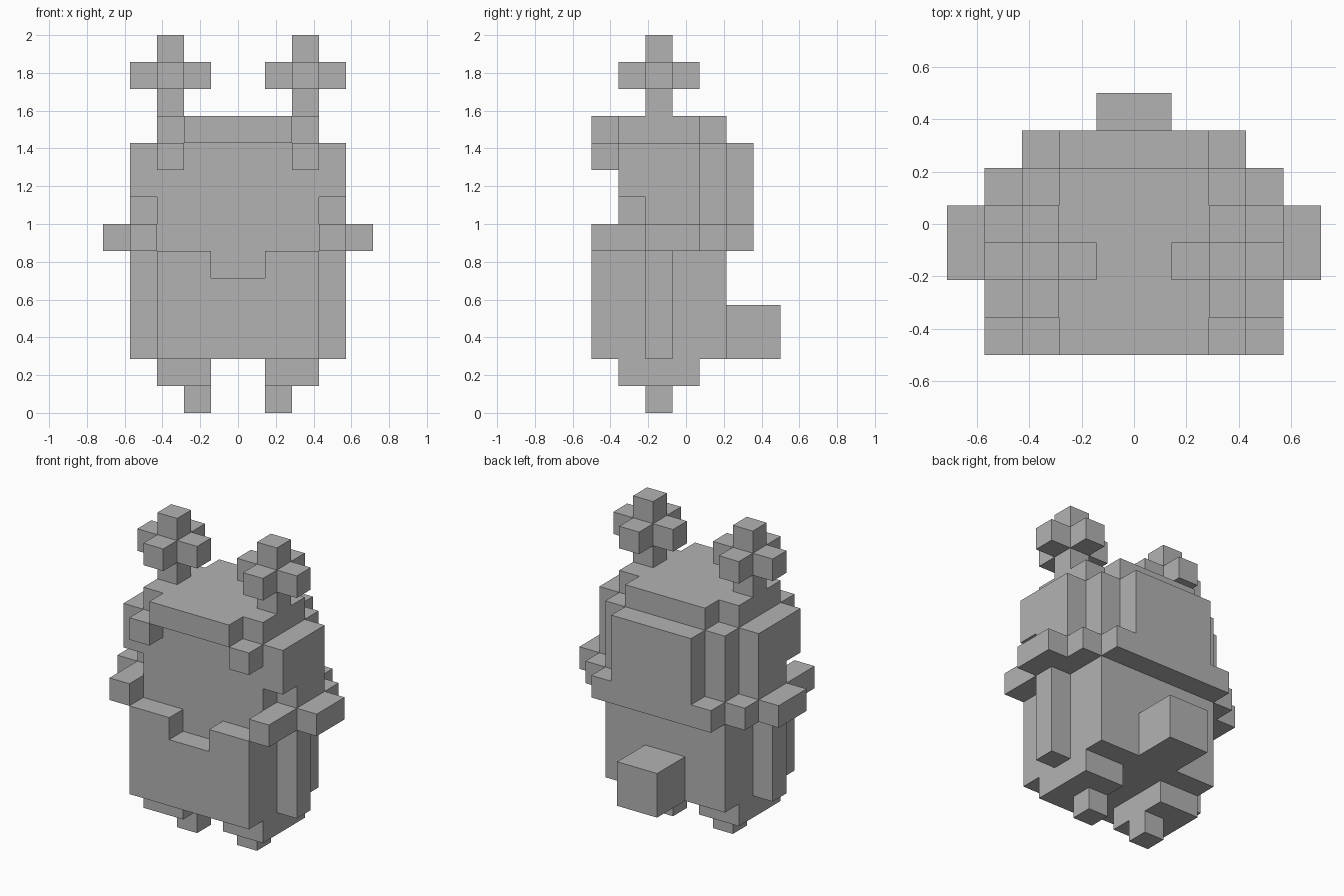
import bpy
import bmesh
from mathutils import Vector

if "Cube" in bpy.data.objects:
    bpy.data.objects.remove(bpy.data.objects["Cube"], do_unlink=True)

U = 2 / 14  # edge of one block

grey = bpy.data.materials.new("plain_grey")
grey.use_nodes = True
grey.diffuse_color = (0.45, 0.45, 0.45, 1)
grey.node_tree.nodes["Principled BSDF"].inputs["Base Color"].default_value = grey.diffuse_color


def blocks(name, *boxes, side=1):
    """One object from boxes given as (x range, y range, z range) in block units."""
    bm = bmesh.new()
    for box in boxes:
        lo, hi = (Vector(corner) * U for corner in zip(*box))
        verts = bmesh.ops.create_cube(bm, size=1)["verts"]
        for v in verts:
            v.co = (lo + hi) / 2 + v.co * (hi - lo)
            v.co.x *= side
    bmesh.ops.recalc_face_normals(bm, faces=bm.faces)
    mesh = bpy.data.meshes.new(name)
    bm.to_mesh(mesh)
    bm.free()
    mesh.materials.append(grey)
    obj = bpy.data.objects.new(name, mesh)
    bpy.context.collection.objects.link(obj)
    return obj


# Torso, with a chest panel notched at the neck
blocks("torso", ((-3, 3), (-2.5, 1.5), (2, 6)))
blocks("chest_panel",
       ((-3, 3), (-3.5, -2.5), (2, 5)),
       ((-3, -1), (-3.5, -2.5), (5, 6)),
       ((1, 3), (-3.5, -2.5), (5, 6)))
blocks("tail", ((-1, 1), (1.5, 3.5), (2, 4)))

# Head and hair, stepped at the back corners
blocks("head", ((-3, 3), (-2.5, 1.5), (6, 10)))
blocks("back_hair",
       ((-2, 2), (1.5, 2.5), (7, 10)),
       ((-3, 3), (1.5, 2.5), (6, 7)))
blocks("crown",
       ((-3, 3), (-2.5, 0.5), (10, 11)),
       ((-2, 2), (0.5, 1.5), (10, 11)),
       ((-2, 2), (-3.5, -2.5), (10, 11)))

# Paired parts
for label, s in (("left", 1), ("right", -1)):
    blocks(label + "_cheek",
           ((3, 4), (-2.5, 0.5), (8, 10)),
           ((3, 4), (-1.5, 0.5), (7, 8)), side=s)
    blocks(label + "_fringe_lock", ((2, 3), (-3.5, -2.5), (9, 10)), side=s)
    blocks(label + "_collar",
           ((3, 4), (-3.5, 1.5), (6, 7)),
           ((4, 5), (-1.5, 0.5), (6, 7)), side=s)
    blocks(label + "_arm", ((3, 4), (-1.5, -0.5), (2, 6)), side=s)
    blocks(label + "_leg", ((1, 3), (-2.5, 0.5), (1, 2)), side=s)
    blocks(label + "_foot", ((1, 2), (-1.5, -0.5), (0, 1)), side=s)
    blocks(label + "_antenna",
           ((2, 3), (-1.5, -0.5), (11, 14)),
           ((1, 4), (-1.5, -0.5), (12, 13)),
           ((2, 3), (-2.5, 0.5), (12, 13)), side=s)
